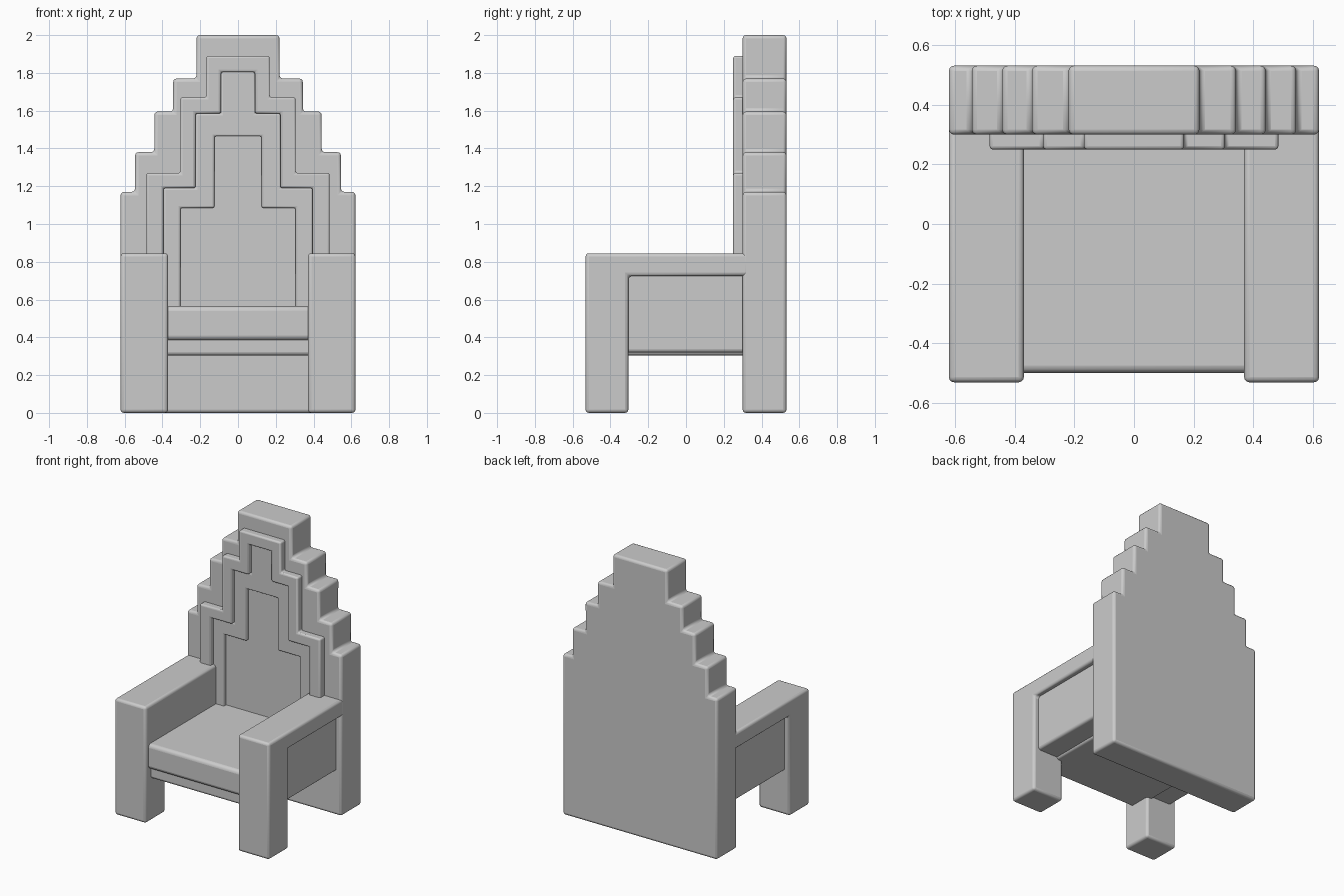
import bpy, bmesh, math
from mathutils import Vector

if "Cube" in bpy.data.objects:
    bpy.data.objects.remove(bpy.data.objects["Cube"])

stone = bpy.data.materials.new("plain grey")
stone.diffuse_color = (0.6, 0.6, 0.6, 1)
stone.use_nodes = True
stone.node_tree.nodes["Principled BSDF"].inputs["Base Color"].default_value = stone.diffuse_color


def prism(name, pts, axis, a, b, bevel=0.018, mirror=False):
    """Extrude a 2D outline along x (outline = y,z) or y (outline = x,z)."""
    def place(p, t):
        return Vector((t, p[0], p[1])) if axis == 'x' else Vector((p[0], t, p[1]))
    bm = bmesh.new()
    face = bm.faces.new([bm.verts.new(place(p, a)) for p in pts])
    new = bmesh.ops.extrude_face_region(bm, geom=[face])["geom"]
    shift = place((0, 0), b - a)
    bmesh.ops.translate(bm, vec=shift, verts=[g for g in new if isinstance(g, bmesh.types.BMVert)])
    bmesh.ops.recalc_face_normals(bm, faces=bm.faces)
    me = bpy.data.meshes.new(name)
    bm.to_mesh(me)
    bm.free()
    ob = bpy.data.objects.new(name, me)
    bpy.context.collection.objects.link(ob)
    me.materials.append(stone)
    mod = ob.modifiers.new("soft edges", 'BEVEL')
    mod.width = bevel
    mod.segments = 3
    mod.limit_method = 'ANGLE'
    if mirror:
        m = ob.modifiers.new("other side", 'MIRROR')
        m.use_axis = (True, False, False)
    bpy.context.view_layer.objects.active = ob
    ob.select_set(True)
    bpy.ops.object.shade_smooth_by_angle(angle=math.radians(40))
    ob.select_set(False)
    return ob


def rect(u0, u1, z0, z1):
    return [(u0, z0), (u1, z0), (u1, z1), (u0, z1)]


def steps(levels, bottom):
    """Symmetric stepped outline from (half width, top z), widest first."""
    right = [(levels[0][0], bottom)]
    for i, (w, z) in enumerate(levels):
        right.append((w, z))
        if i + 1 < len(levels):
            right.append((levels[i + 1][0], z))
    return right + [(-x, z) for x, z in reversed(right)]


# Stepped backrest reaching the floor
prism("backrest", steps([(0.622, 1.17), (0.545, 1.38), (0.443, 1.595), (0.343, 1.77), (0.22, 2.0)], 0),
      'y', 0.30, 0.532)

# Nested stepped frames, each set further back than the one around it
outer = steps([(0.485, 1.27), (0.305, 1.67), (0.168, 1.89)], 0.45)
middle = steps([(0.395, 1.19), (0.225, 1.585), (0.09, 1.805)], 0.45)
inner = steps([(0.305, 1.085), (0.125, 1.465)], 0.45)
prism("outer_frame", outer + middle[::-1], 'y', 0.25, 0.33, 0.012)
prism("middle_frame", middle + inner[::-1], 'y', 0.275, 0.33, 0.01)

# Arms with front legs, and recessed panels under the arms
arm = [(-0.532, 0), (-0.305, 0), (-0.305, 0.725), (0.33, 0.725), (0.33, 0.845), (-0.532, 0.845)]
prism("arm_and_front_leg", arm, 'x', 0.37, 0.622, mirror=True)
prism("side_panel", rect(-0.35, 0.33, 0.32, 0.77), 'x', 0.37, 0.58, mirror=True)

# Seat cushion and the rail beneath it
prism("seat", rect(-0.42, 0.42, 0.385, 0.565), 'y', -0.50, 0.35, 0.025)
prism("seat_rail", rect(-0.42, 0.42, 0.305, 0.42), 'y', -0.47, 0.35)
